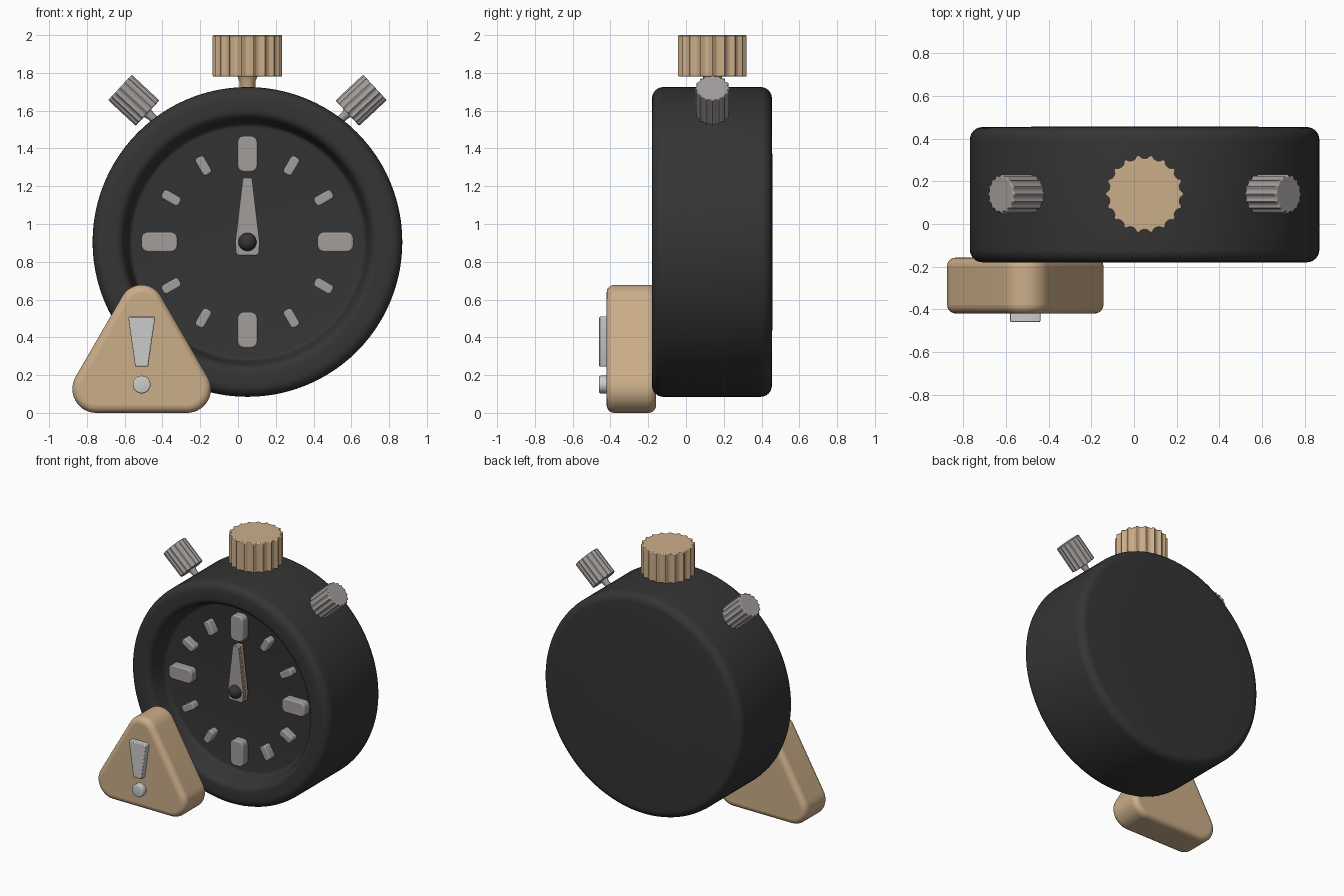
import bpy, bmesh
from math import sin, cos, pi, radians, atan2, acos, hypot
from mathutils import Matrix, Vector

if "Cube" in bpy.data.objects:
    bpy.data.objects.remove(bpy.data.objects["Cube"])

CX, CZ, KY = 0.05, 0.905, 0.14          # watch centre, y of the knobs
FRONT = Matrix.Rotation(pi / 2, 4, 'X')  # local xy -> world xz, local z -> -y


def material(name, r, g, b):
    m = bpy.data.materials.new(name)
    m.diffuse_color = (r, g, b, 1)
    m.use_nodes = True
    m.node_tree.nodes["Principled BSDF"].inputs["Base Color"].default_value = m.diffuse_color
    return m


DARK = material("dark", 0.035, 0.035, 0.036)
TAN = material("tan", 0.60, 0.42, 0.25)
SILVER = material("silver", 0.36, 0.34, 0.33)
WHITE = material("white", 0.72, 0.70, 0.70)


def finish(name, bm, mat, matrix, bevel=0, segs=3):
    bmesh.ops.recalc_face_normals(bm, faces=bm.faces)
    me = bpy.data.meshes.new(name)
    bm.to_mesh(me)
    bm.free()
    ob = bpy.data.objects.new(name, me)
    bpy.context.collection.objects.link(ob)
    me.materials.append(mat)
    ob.matrix_world = matrix
    if bevel:
        mod = ob.modifiers.new("bevel", 'BEVEL')
        mod.width, mod.segments = bevel, segs
        mod.limit_method, mod.angle_limit = 'ANGLE', radians(70)
    bpy.ops.object.select_all(action='DESELECT')
    ob.select_set(True)
    bpy.context.view_layer.objects.active = ob
    bpy.ops.object.shade_smooth_by_angle(angle=radians(40))
    return ob


def prism(name, pts, h0, h1, mat, matrix=FRONT, bevel=0.01, segs=3):
    bm = bmesh.new()
    f = bm.faces.new([bm.verts.new((x, y, h0)) for x, y in pts])
    ext = bmesh.ops.extrude_face_region(bm, geom=[f], use_keep_orig=True)
    vs = [v for v in ext['geom'] if isinstance(v, bmesh.types.BMVert)]
    bmesh.ops.translate(bm, verts=vs, vec=(0, 0, h1 - h0))
    return finish(name, bm, mat, matrix, bevel, segs)


def lathe(name, profile, mat, matrix, steps=32):
    bm = bmesh.new()
    vs = [bm.verts.new((r, 0, h)) for r, h in profile]
    es = [bm.edges.new(p) for p in zip(vs, vs[1:])]
    bmesh.ops.spin(bm, geom=vs + es, cent=(0, 0, 0), axis=(0, 0, 1),
                   angle=2 * pi, steps=steps)
    bmesh.ops.remove_doubles(bm, verts=bm.verts, dist=1e-5)
    return finish(name, bm, mat, matrix)


def arc(cx, cy, r, a0, a1, n=6):
    return [(cx + r * cos(radians(a0 + (a1 - a0) * i / n)),
             cy + r * sin(radians(a0 + (a1 - a0) * i / n))) for i in range(n + 1)]


def hull(circles, n=8):
    """Outline wrapped round counter-clockwise circles (x, y, r)."""
    normals = []
    for (x, y, r), (u, v, s) in zip(circles, circles[1:] + circles[:1]):
        dx, dy = u - x, v - y
        normals.append(atan2(dy, dx) - acos((r - s) / hypot(dx, dy)))
    pts = []
    for i, (x, y, r) in enumerate(circles):
        a = normals[i - 1]
        da = (normals[i] - a) % (2 * pi)
        pts += [(x + r * cos(a + da * k / n), y + r * sin(a + da * k / n))
                for k in range(n + 1)]
    return pts


def rounded_rect(w, h, r):
    a, b = w / 2 - r, h / 2 - r
    return hull([(-a, -b, r), (a, -b, r), (a, b, r), (-a, b, r)], 5)


def at(x, y, z):
    return Matrix.Translation((x, y, z))


# case: revolved shell with rounded rim and recessed dial
profile = ([(0, -0.458), (0.40, -0.457)] + arc(0.76, -0.395, 0.06, -90, 0)
           + arc(0.76, 0.12, 0.06, 0, 90) + arc(0.70, 0.13, 0.05, 90, 165)
           + [(0.635, 0.07)] + arc(0.605, 0.055, 0.025, 0, -90, 4)[1:]
           + [(0, 0.03)])
lathe("case", profile, DARK, at(CX, 0, CZ) @ FRONT, 96)

# hour markers
for i in range(12):
    w, h, r = (0.105, 0.19, 0.035) if i % 3 == 0 else (0.052, 0.105, 0.018)
    m = at(CX, 0, CZ) @ FRONT @ Matrix.Rotation(-i * pi / 6, 4, 'Z') @ at(0, 0.466, 0)
    prism(f"hour_marker_{i}", rounded_rect(w, h, r), 0.02, 0.09, SILVER, m, 0.008)

# hand in two layers, and hub
hand = hull([(-0.04, -0.05, 0.022), (0.04, -0.05, 0.022), (0.055, 0.0, 0.01),
             (0.016, 0.33, 0.01), (-0.016, 0.33, 0.01), (-0.055, 0.0, 0.01)], 5)
prism("hand_back", hand, 0.045, 0.075, TAN, at(CX, 0, CZ) @ FRONT, 0.003)
prism("hand", hand, 0.075, 0.10, SILVER, at(CX, 0, CZ) @ FRONT, 0.004)
lathe("hand_hub", [(0.048, 0.03)] + arc(0, 0.10, 0.048, 0, 90, 8), DARK,
      at(CX, 0, CZ) @ FRONT)


# ribbed knobs on stems
def knob(name, origin, direction, radius, length, stem_r, stem_len, ribs, mat):
    m = at(*origin) @ Vector(direction).to_track_quat('Z', 'Y').to_matrix().to_4x4()
    n = ribs * 8
    pts = []
    for i in range(n):
        t = 2 * pi * i / n
        r = radius * (0.91 + 0.09 * max(0, cos(ribs * t) + 0.25) / 1.25)
        pts.append((r * cos(t), r * sin(t)))
    prism(name, pts, 0, length, mat, m, 0.006, 2)
    lathe(name + "_stem", [(0, -stem_len), (stem_r, -stem_len), (stem_r, -0.025),
                           (stem_r * 1.3, 0.005), (0, 0.005)], mat, m)


knob("crown", (CX, KY, 1.78), (0, 0, 1), 0.184, 0.22, 0.042, 0.12, 18, TAN)
for side, s in (("left", -1), ("right", 1)):
    d = Vector((0.73 * s, 0, 0.68)).normalized()
    o = Vector((CX + 0.602 * s, KY, 1.655)) - d * 0.1
    knob("button_" + side, o, d, 0.092, 0.20, 0.022, 0.13, 16, SILVER)

# warning badge
BX = -0.51
prism("badge", hull([(BX - 0.24, 0.127, 0.127), (BX + 0.24, 0.127, 0.127),
                     (BX, 0.56, 0.118)], 14), 0.158, 0.42, TAN, FRONT, 0.04, 5)
prism("badge_bar", hull([(BX - 0.028, 0.252, 0.007), (BX + 0.028, 0.252, 0.007),
                         (BX + 0.064, 0.503, 0.007), (BX - 0.064, 0.503, 0.007)], 3),
      0.40, 0.46, WHITE, FRONT, 0.006, 2)
lathe("badge_dot", [(0, 0.40), (0.047, 0.40)] + arc(0.039, 0.452, 0.008, 0, 90, 3)
      + [(0, 0.46)], WHITE, at(BX, 0, 0.15) @ FRONT)
